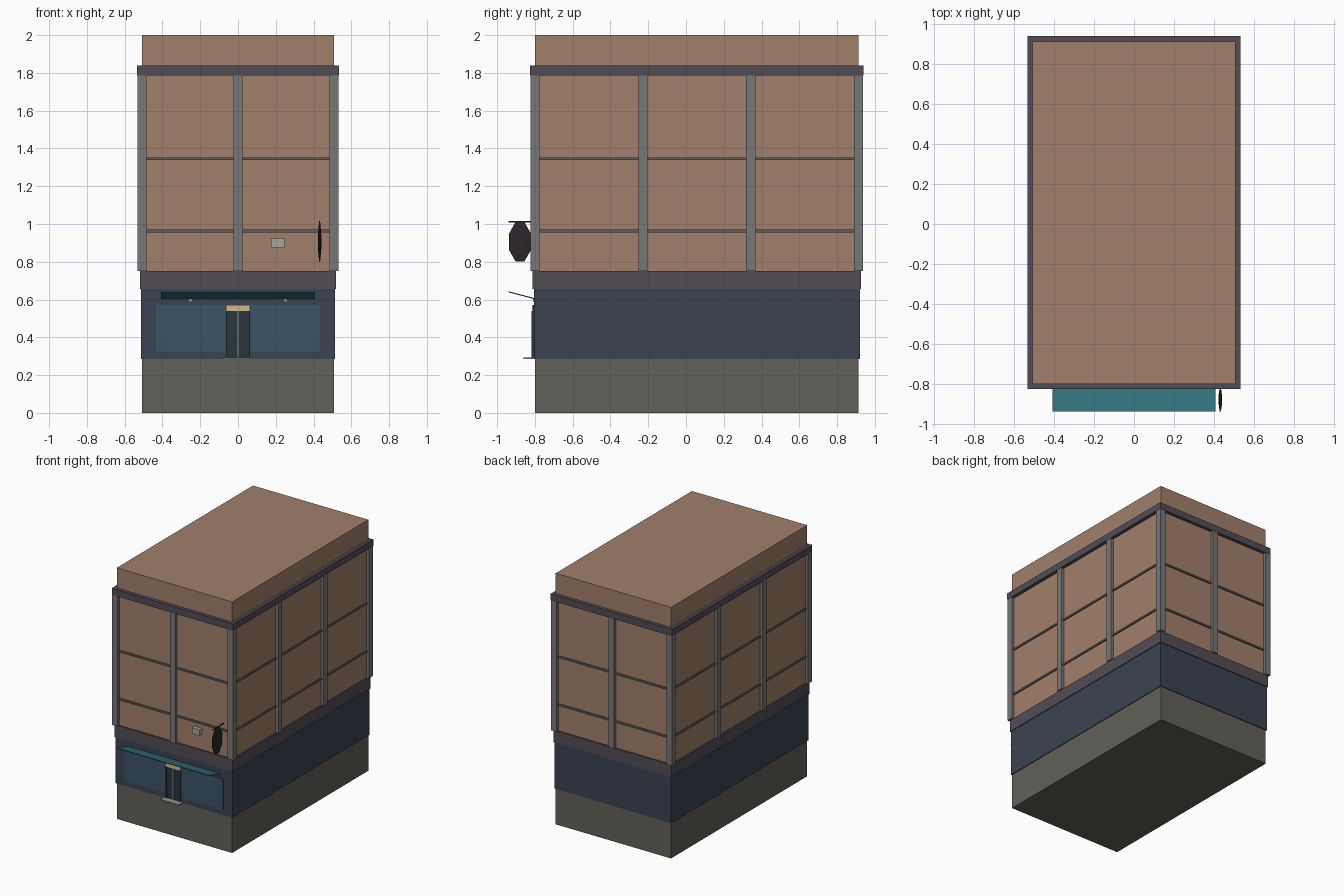
import bpy, bmesh, math
from mathutils import Vector

if "Cube" in bpy.data.objects:
    bpy.data.objects.remove(bpy.data.objects["Cube"])

X, Y0, Y1 = 0.508, -0.80, 0.914     # main wall faces
CY = (Y0 + Y1) / 2


def mat(name, r, g, b):
    m = bpy.data.materials.new(name)
    m.diffuse_color = (*[(c / 255) ** 2.2 for c in (r, g, b)], 1)
    m.use_nodes = True
    m.node_tree.nodes["Principled BSDF"].inputs["Base Color"].default_value = m.diffuse_color
    return m


BRICK = mat("brick", 160, 127, 107)
STONE = mat("plinth_stone", 97, 96, 89)
NAVY = mat("navy_paint", 61, 68, 82)
TRIM = mat("dark_trim", 83, 78, 86)
PIER = mat("pier_grey", 120, 118, 120)
BAR = mat("bar_grey", 95, 93, 94)
GLASS = mat("glass", 62, 84, 102)
DOOR = mat("door", 45, 56, 64)
CREAM = mat("cream", 205, 185, 145)
METAL = mat("metal", 150, 150, 148)
TEAL = mat("awning_teal", 54, 112, 120)
SIGN = mat("sign_dark", 48, 42, 46)
UNIT = mat("vent_unit", 165, 165, 152)


def finish(name, bm, m):
    bmesh.ops.recalc_face_normals(bm, faces=bm.faces)
    me = bpy.data.meshes.new(name)
    bm.to_mesh(me)
    bm.free()
    me.materials.append(m)
    ob = bpy.data.objects.new(name, me)
    bpy.context.collection.objects.link(ob)
    return ob


def box(name, x, y, z, m):
    """Box from three (min, max) ranges."""
    bm = bmesh.new()
    bmesh.ops.create_cube(bm, size=1)
    for v in bm.verts:
        v.co = Vector([(a + b) / 2 + c * (b - a) for (a, b), c in zip((x, y, z), v.co)])
    return finish(name, bm, m)


def storey(name, out, z0, z1, m):
    """Full-footprint block, pushed out from the wall faces by 'out'."""
    return box(name, (-X - out, X + out), (Y0 - out, Y1 + out), (z0, z1), m)


# stacked body
storey("plinth", 0, 0, 0.285, STONE)
storey("shop_floor", 0.006, 0.285, 0.655, NAVY)
storey("fascia_band", 0.012, 0.655, 0.752, TRIM)
storey("upper_walls", 0, 0.752, 2.0, BRICK)
storey("cornice", 0.026, 1.787, 1.84, TRIM)

# piers around all four sides
H = 0.024
xs = [-X, 0, X]
ys = [Y0 + (Y1 - Y0) * i / 3 for i in range(4)]
for px in xs:
    for py in ys:
        if px == 0 and py not in (ys[0], ys[-1]):
            continue
        box("pier", (px - H, px + H), (py - H, py + H), (0.752, 1.787), PIER)

# floor-line bars
for z in (0.963, 1.345):
    storey("floor_bar", 0.01, z - 0.007, z + 0.007, BAR)

# shop windows
F = Y0 - 0.006
for s in (-1, 1):
    a, b = sorted((s * 0.066, s * 0.435))
    box("shop_window", (a, b), (F - 0.003, F + 0.01), (0.325, 0.57), GLASS)

# double door, transom and step
for s in (-1, 1):
    a, b = sorted((s * 0.003, s * 0.062))
    box("door_leaf", (a, b), (F - 0.006, F + 0.01), (0.292, 0.54), DOOR)
    a, b = sorted((s * 0.056, s * 0.064))
    box("door_jamb", (a, b), (F - 0.012, F + 0.01), (0.292, 0.54), DOOR)
box("door_mullion", (-0.003, 0.003), (F - 0.012, F + 0.01), (0.292, 0.54), METAL)
box("transom", (-0.064, 0.064), (F - 0.008, F + 0.01), (0.54, 0.57), CREAM)
box("doorstep", (-0.08, 0.08), (-0.86, F + 0.01), (0.284, 0.293), METAL)

# tilted awning slab with small fixings
bm = bmesh.new()
vs = [bm.verts.new((-0.407, y, z)) for y, z in
      ((-0.803, 0.602), (-0.939, 0.638), (-0.939, 0.644), (-0.803, 0.608))]
f = bm.faces.new(vs)
r = bmesh.ops.extrude_face_region(bm, geom=[f])
bmesh.ops.translate(bm, vec=(0.814, 0, 0), verts=[e for e in r["geom"] if isinstance(e, bmesh.types.BMVert)])
finish("awning", bm, TEAL)
for s in (-1, 1):
    box("awning_fixing", (s * 0.252 - 0.008, s * 0.252 + 0.008), (F - 0.005, F + 0.01), (0.59, 0.604), METAL)

# vent unit on the front wall
box("vent_unit", (0.175, 0.245), (-0.832, Y0 + 0.01), (0.875, 0.922), UNIT)

# hanging octagonal sign, thin at the rim and thicker in the middle
bm = bmesh.new()
rings = []
for dx, k in ((-0.009, 0.35), (-0.003, 1), (0.003, 1), (0.009, 0.35)):
    rings.append([bm.verts.new((0.432 + dx,
                                -0.879 + 0.063 * k * math.cos(math.pi * (i + 0.5) / 4),
                                0.906 + 0.112 * k * math.sin(math.pi * (i + 0.5) / 4)))
                  for i in range(8)])
for a, b in zip(rings, rings[1:]):
    for i in range(8):
        j = (i + 1) % 8
        bm.faces.new((a[i], a[j], b[j], b[i]))
bm.faces.new(rings[0])
bm.faces.new(rings[-1])
finish("hanging_sign", bm, SIGN)
box("sign_arm", (0.429, 0.435), (-0.939, Y0 + 0.01), (1.009, 1.015), SIGN)
